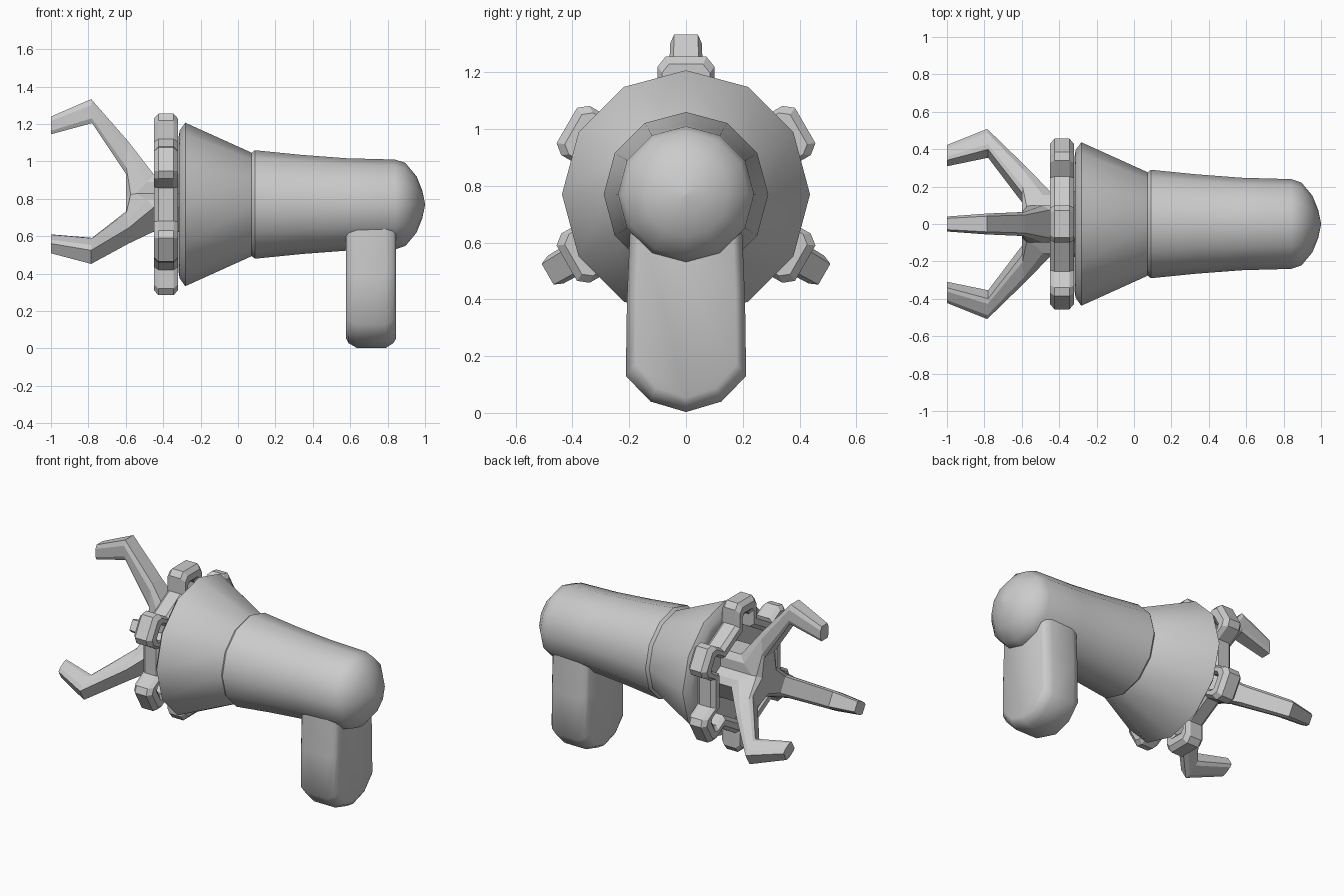
import bpy, bmesh, math
from mathutils import Vector, Matrix

if "Cube" in bpy.data.objects:
    bpy.data.objects.remove(bpy.data.objects["Cube"])

AXIS_Z = 0.77  # height of the barrel axis


def loft(name, rings, closed=False, smooth=None):
    """Skin a list of equal-length point rings; cap the ends unless closed."""
    bm = bmesh.new()
    vs = [[bm.verts.new(p) for p in ring] for ring in rings]
    n = len(rings[0])
    for i in range(len(vs) if closed else len(vs) - 1):
        a, b = vs[i], vs[(i + 1) % len(vs)]
        for j in range(n):
            k = (j + 1) % n
            bm.faces.new((a[j], a[k], b[k], b[j]))
    if not closed:
        bm.faces.new(vs[0])
        bm.faces.new(vs[-1])
    bmesh.ops.remove_doubles(bm, verts=bm.verts, dist=0.0005)
    bmesh.ops.recalc_face_normals(bm, faces=bm.faces)
    me = bpy.data.meshes.new(name)
    bm.to_mesh(me)
    bm.free()
    ob = bpy.data.objects.new(name, me)
    bpy.context.collection.objects.link(ob)
    if smooth:
        bpy.ops.object.select_all(action='DESELECT')
        bpy.context.view_layer.objects.active = ob
        ob.select_set(True)
        bpy.ops.object.shade_smooth_by_angle(angle=math.radians(smooth))
    return ob


def polar(x, r, t, ang):
    """Point at radius r and sideways offset t around the barrel axis."""
    c, s = math.cos(ang), math.sin(ang)
    return Vector((x, r * s + t * c, AXIS_Z + r * c - t * s))


def revolve(name, profile, sides=12):
    return loft(name, [[polar(x, r, 0, math.tau * i / sides) for i in range(sides)]
                       for x, r in profile], smooth=40)


# Barrel with domed rear end
revolve("barrel", [(0.07, 0.272), (0.09, 0.29), (0.34, 0.265), (0.58, 0.247), (0.84, 0.24),
                   (0.895, 0.222), (0.955, 0.15), (0.985, 0.075), (1.0, 0.004)])

# Flared muzzle cone
revolve("muzzle_cone", [(-0.318, 0.36), (-0.312, 0.395), (-0.282, 0.437),
                        (0.07, 0.278), (0.10, 0.25)])

# Grip: rounded paddle lofted along x
half = [(0.195, 0.70), (0.208, 0.40), (0.212, 0.13), (0.125, 0.04), (0.0, 0.003)]
outline = half + [(-y, z) for y, z in half[-2::-1]]
grip_rings = []
for x, sy, lift in [(0.578, 0.84, 0.05), (0.592, 0.93, 0.025), (0.635, 1, 0),
                    (0.79, 1, 0), (0.83, 0.93, 0.025), (0.845, 0.84, 0.05)]:
    grip_rings.append([(x, y * sy, z + lift * (0.70 - z) / 0.70) for y, z in outline])
loft("grip", grip_rings, smooth=50)

# Toothed ring: chamfered section swept along a six-lug outline
outer = [(0.35, -0.1), (0.45, -0.1), (0.485, -0.072), (0.485, 0.072), (0.45, 0.1), (0.35, 0.1)]
inner = [(0.29, -0.045), (0.37, -0.045), (0.39, -0.03), (0.39, 0.03), (0.37, 0.045), (0.29, 0.045)]
section = [(0.28, -0.45), (0, -0.425), (0, -0.345), (0.28, -0.32),
           (0.72, -0.32), (1, -0.345), (1, -0.425), (0.72, -0.45)]
ring_rings = []
for i in range(6):
    a = math.tau * i / 6
    for (ro, to), (ri, ti) in zip(outer, inner):
        ring_rings.append([polar(x, ro + (ri - ro) * f, to + (ti - to) * f, a)
                           for f, x in section])
loft("toothed_ring", ring_rings, closed=True)

# Three claws: (outer x, outer r, inner x, inner r, half width)
stations = [(-1.0, 0.47, -1.0, 0.375, 0.04), (-0.785, 0.563, -0.78, 0.435, 0.056),
            (-0.585, 0.335, -0.6, 0.165, 0.064), (-0.45, 0.16, -0.6, 0.0, 0.1),
            (-0.315, 0.16, -0.315, 0.0, 0.1)]
claw_section = [(0, -0.75), (0.25, -1), (0.8, -1), (1, -0.8),
                (1, 0.8), (0.8, 1), (0.25, 1), (0, 0.75)]
for i in range(3):
    rings = [[polar(xo + (xi - xo) * f, ro + (ri - ro) * f, w * t, math.tau * i / 3)
              for f, t in claw_section] for xo, ro, xi, ri, w in stations]
    loft(f"claw_{i + 1}", rings)
